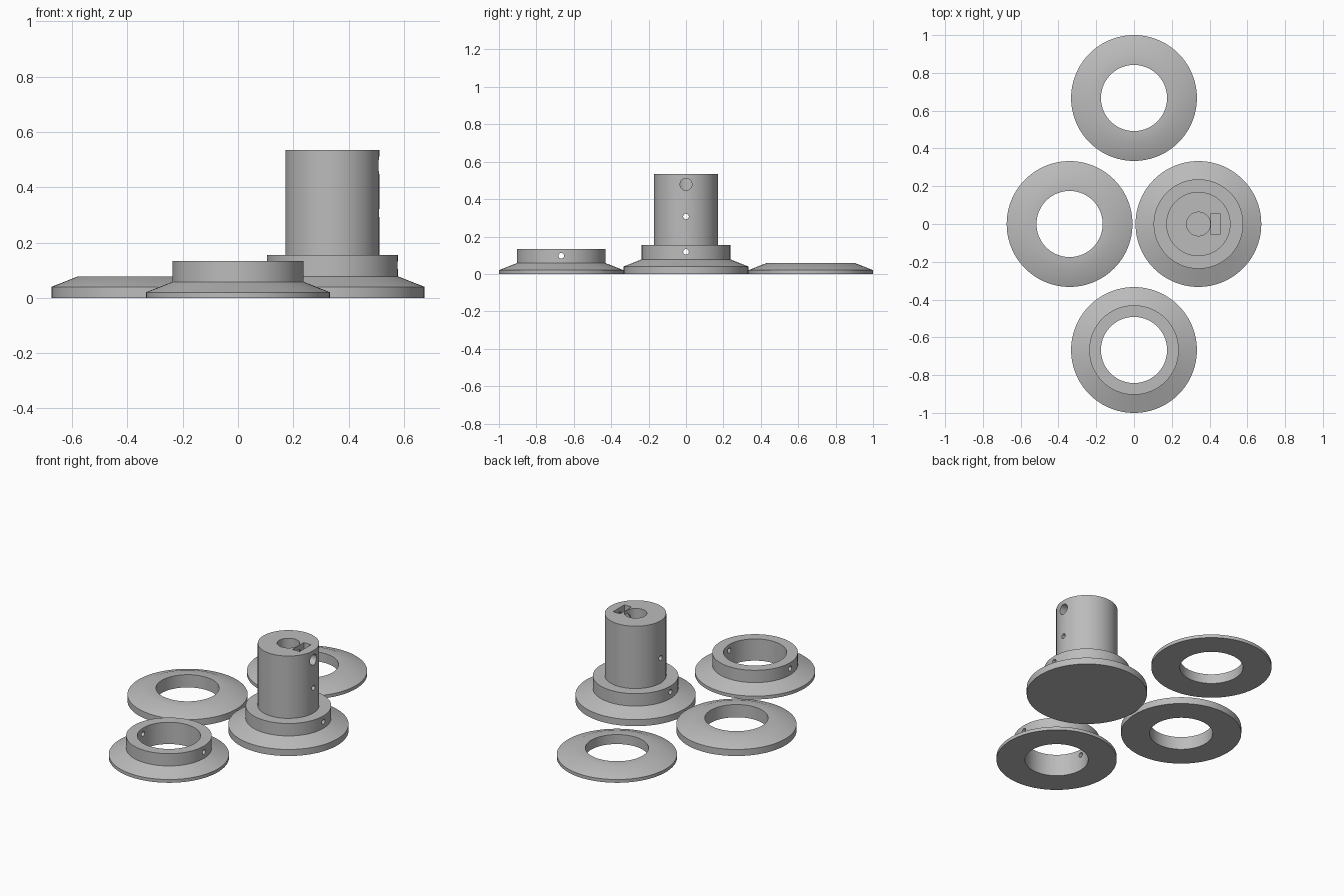
import bpy, bmesh, math
from mathutils import Matrix

if "Cube" in bpy.data.objects:
    bpy.data.objects.remove(bpy.data.objects["Cube"], do_unlink=True)

# One plain grey for every part
grey = bpy.data.materials.new("plain grey")
grey.use_nodes = True
colour = (0.5, 0.5, 0.5, 1)
grey.diffuse_color = colour
next(n for n in grey.node_tree.nodes
     if n.type == 'BSDF_PRINCIPLED').inputs["Base Color"].default_value = colour

RIM, COLLAR, POST, BORE = 0.333, 0.237, 0.17, 0.175
SEGMENTS = 96


def finish(name, bm):
    mesh = bpy.data.meshes.new(name)
    bm.to_mesh(mesh)
    bm.free()
    mesh.materials.append(grey)
    obj = bpy.data.objects.new(name, mesh)
    bpy.context.collection.objects.link(obj)
    return obj


def lathe(name, profile, location, closed):
    """Spin an (r, z) profile round the z axis."""
    bm = bmesh.new()
    verts = [bm.verts.new((r, 0, z)) for r, z in profile]
    edges = [bm.edges.new(pair) for pair in zip(verts, verts[1:])]
    if closed:
        edges.append(bm.edges.new((verts[-1], verts[0])))
    bmesh.ops.spin(bm, geom=verts + edges, cent=(0, 0, 0), axis=(0, 0, 1),
                   angle=math.tau, steps=SEGMENTS, use_duplicate=False)
    bmesh.ops.remove_doubles(bm, verts=bm.verts, dist=0.0001)
    bmesh.ops.recalc_face_normals(bm, faces=bm.faces)
    obj = finish(name, bm)
    obj.location = location
    return obj


def rod(radius, start, end, x=0, y=0, z=0, along_x=False):
    """Cylinder cutter running from start to end along x or z."""
    bm = bmesh.new()
    middle = (start + end) / 2
    place = Matrix.Translation((x + middle, y, z) if along_x else (x, y, middle))
    if along_x:
        place = place @ Matrix.Rotation(math.pi / 2, 4, 'Y')
    bmesh.ops.create_cone(bm, cap_ends=True, segments=32, radius1=radius,
                          radius2=radius, depth=end - start, matrix=place)
    return finish("cutter", bm)


def box(size, centre):
    bm = bmesh.new()
    bmesh.ops.create_cube(bm, size=1, matrix=Matrix.Translation(centre)
                          @ Matrix.Diagonal((*size, 1)))
    return finish("cutter", bm)


def cut(obj, cutters):
    """Subtract the cutters, bake the result and drop the cutters."""
    for cutter in cutters:
        cutter.hide_render = True
        mod = obj.modifiers.new("cut", 'BOOLEAN')
        mod.operation, mod.solver, mod.object = 'DIFFERENCE', 'EXACT', cutter
    bpy.context.view_layer.update()
    graph = bpy.context.evaluated_depsgraph_get()
    baked = bpy.data.meshes.new_from_object(obj.evaluated_get(graph))
    obj.modifiers.clear()
    obj.data = baked
    for cutter in cutters:
        bpy.data.objects.remove(cutter, do_unlink=True)


def flange(rim_height):
    """Outer rim and sloping shoulder shared by all parts."""
    return [(RIM, 0), (RIM, rim_height), (COLLAR, rim_height + 0.038)]


# Plain flanged rings
left, right, side = 0.341, -0.341, 0.667
thick_ring = lathe("thick_ring", [(BORE, 0)] + flange(0.04) + [(BORE, 0.078)],
                   (right, 0, 0), True)
thin_ring = lathe("thin_ring", [(BORE, 0)] + flange(0.02) + [(BORE, 0.058)],
                  (0, side, 0), True)

# Ring with a collar and a cross-drilled pin hole
collar_ring = lathe("collar_ring", [(BORE, 0)] + flange(0.02)
                    + [(COLLAR, 0.133), (BORE, 0.133)], (0, -side, 0), True)
cut(collar_ring, [rod(0.015, -0.3, 0.3, y=-side, z=0.097, along_x=True)])

# Hub with a solid base, collar and tall post
hub = lathe("hub", [(0, 0)] + flange(0.04)
            + [(COLLAR, 0.154), (POST, 0.154), (POST, 0.535), (0, 0.535)],
            (left, 0, 0), False)
cut(hub, [
    rod(0.063, 0.34, 0.6, x=left),                               # shaft bore
    box((0.048, 0.11, 0.2), (left + 0.09, 0, 0.52)),             # nut slot
    rod(0.032, 0, 0.3, x=left, z=0.479, along_x=True),           # set screw hole
    rod(0.015, -0.3, 0.3, x=left, z=0.307, along_x=True),        # post pin hole
    rod(0.015, -0.3, 0.3, x=left, z=0.118, along_x=True),        # collar pin hole
])

# Smooth round walls, crisp corners
bpy.ops.object.select_all(action='DESELECT')
for part in (thick_ring, thin_ring, collar_ring, hub):
    part.select_set(True)
bpy.context.view_layer.objects.active = hub
bpy.ops.object.shade_smooth_by_angle(angle=math.radians(30))
